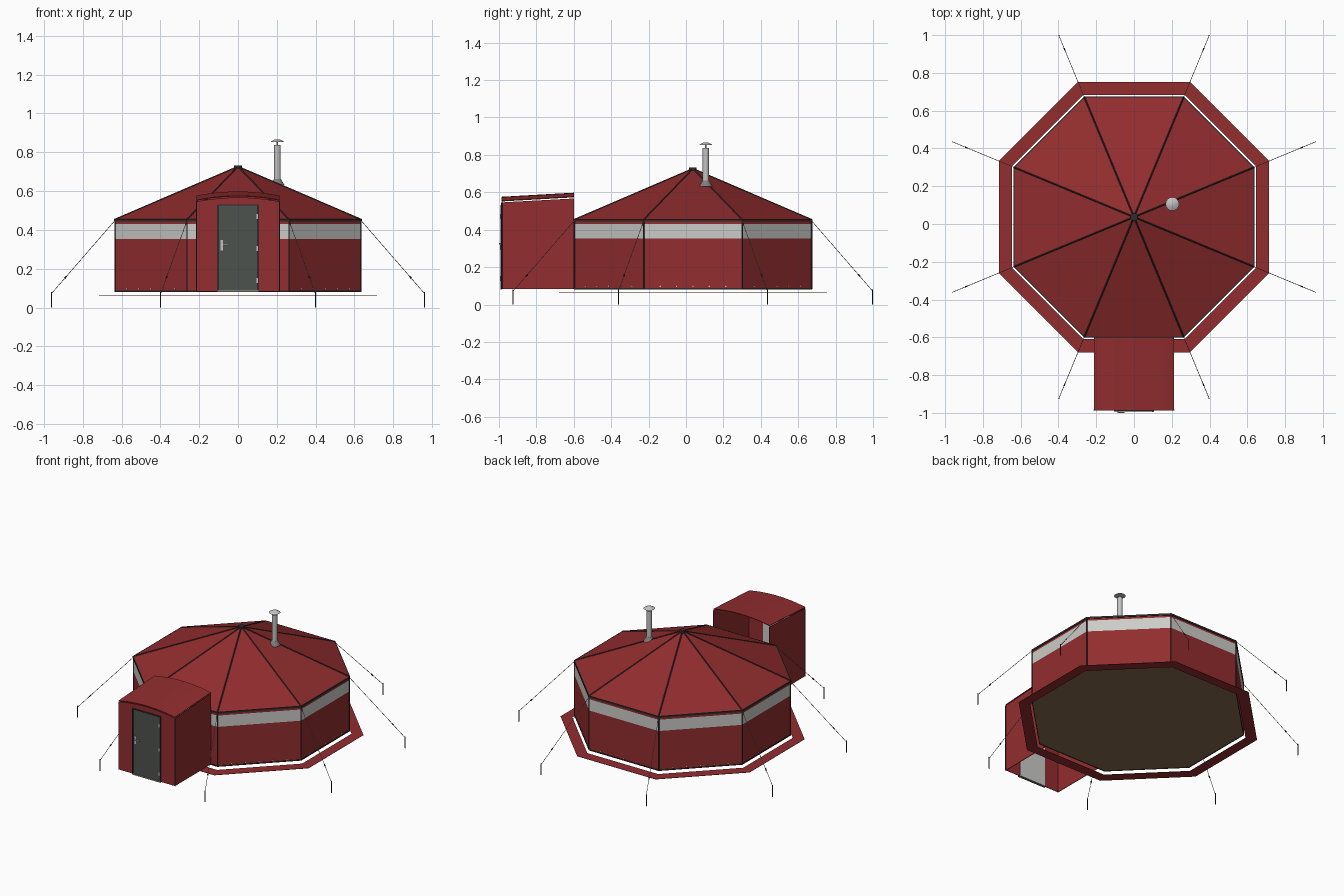
import bpy, bmesh, math
from mathutils import Vector

if "Cube" in bpy.data.objects:
    bpy.data.objects.remove(bpy.data.objects["Cube"])

CY = 0.037                      # centre of the octagon in y
K = 1 / math.cos(math.pi / 8)   # apothem -> corner radius


def mat(name, r, g, b):
    m = bpy.data.materials.new(name)
    m.diffuse_color = (r, g, b, 1)
    m.use_nodes = True
    m.node_tree.nodes["Principled BSDF"].inputs["Base Color"].default_value = m.diffuse_color
    return m


RED = mat("red canvas", 0.29, 0.026, 0.028)
WHITE = mat("light grey", 0.60, 0.60, 0.58)
DOOR = mat("door grey", 0.075, 0.085, 0.075)
DARK = mat("dark trim", 0.03, 0.025, 0.025)
BROWN = mat("brown floor", 0.25, 0.15, 0.08)
STEEL = mat("steel", 0.55, 0.55, 0.55)
FLASH = mat("flashing grey", 0.22, 0.21, 0.20)
ROPE = mat("rope", 0.22, 0.22, 0.19)


def mesh(name, verts, faces, *mats):
    me = bpy.data.meshes.new(name)
    me.from_pydata([tuple(v) for v in verts], [], faces)
    ob = bpy.data.objects.new(name, me)
    bpy.context.collection.objects.link(ob)
    for m in mats:
        me.materials.append(m)
    bm = bmesh.new()
    bm.from_mesh(me)
    bmesh.ops.recalc_face_normals(bm, faces=bm.faces)
    bm.to_mesh(me)
    bm.free()
    return ob


def corner(i, a, z):
    t = math.pi / 8 + i * math.pi / 4
    return Vector((a * K * math.cos(t), CY + a * K * math.sin(t), z))


def box(name, x0, x1, y0, y1, z0, z1, m):
    v = [(x, y, z) for x in (x0, x1) for y in (y0, y1) for z in (z0, z1)]
    f = [(0, 1, 3, 2), (4, 6, 7, 5), (0, 4, 5, 1), (2, 3, 7, 6), (0, 2, 6, 4), (1, 5, 7, 3)]
    return mesh(name, v, f, m)


def rod(name, p, q, r, m, n=6, r2=None):
    p, q = Vector(p), Vector(q)
    d = q - p
    bpy.ops.mesh.primitive_cone_add(vertices=n, radius1=r, radius2=r if r2 is None else r2,
                                    depth=d.length, location=(p + q) / 2)
    o = bpy.context.object
    o.name = name
    o.rotation_euler = d.to_track_quat('Z', 'Y').to_euler()
    o.data.materials.append(m)
    if n > 8:
        bpy.ops.object.shade_smooth_by_angle(angle=math.radians(40))
    return o


def ring(name, loops, m):
    """Closed octagonal band swept through (apothem, z) points."""
    n = len(loops)
    v = [corner(i, a, z) for a, z in loops for i in range(8)]
    f = [(j * 8 + i, j * 8 + (i + 1) % 8, (j + 1) % n * 8 + (i + 1) % 8, (j + 1) % n * 8 + i)
         for j in range(n) for i in range(8)]
    return mesh(name, v, f, m)


# octagonal wall with white band, brown floor
zs = [0.083, 0.353, 0.43, 0.449]
v = [corner(i, 0.634, z) for z in zs for i in range(8)]
f = [(j * 8 + i, j * 8 + (i + 1) % 8, j * 8 + 8 + (i + 1) % 8, j * 8 + 8 + i)
     for j in range(3) for i in range(8)] + [tuple(range(8))]
wall = mesh("tent_wall", v, f, RED, WHITE, BROWN)
for p in wall.data.polygons:
    if 0.353 < p.center.z < 0.43:
        p.material_index = 1
    elif p.center.z < 0.09:
        p.material_index = 2

# roof
apex = Vector((0, CY, 0.726))
mesh("tent_roof", [corner(i, 0.636, 0.453) for i in range(8)] + [apex],
     [(i, (i + 1) % 8, 8) for i in range(8)], RED)
rod("roof_cap", (0, CY, 0.715), (0, CY, 0.733), 0.02, DARK, 12)

# trims and ground flap
ring("eave_trim", [(0.632, 0.443), (0.638, 0.443), (0.638, 0.455), (0.632, 0.455)], DARK)
ring("base_trim", [(0.632, 0.081), (0.637, 0.081), (0.637, 0.088), (0.632, 0.088)], DARK)
ring("ground_flap", [(0.647, 0.063), (0.716, 0.062), (0.716, 0.064), (0.647, 0.065)], RED)

# per-corner seams, ropes and stakes; base eyelets per side
for i in range(8):
    c = corner(i, 0.636, 0.453)
    rod("roof_seam", c, apex, 0.004, DARK, 4)
    rod("corner_seam", corner(i, 0.634, 0.083), corner(i, 0.634, 0.45), 0.004, DARK, 6)
    top, foot = corner(i, 0.637, 0.445), corner(i, 0.961, 0.072)
    rod("guy_rope", top, foot, 0.0016, ROPE, 5)
    rod("rope_tensioner", top.lerp(foot, 0.76), top.lerp(foot, 0.79), 0.004, DARK, 6)
    rod("stake", (foot.x, foot.y, 0), (foot.x, foot.y, 0.08), 0.003, DARK, 6)
    a, b = corner(i, 0.634, 0.097), corner(i + 1, 0.634, 0.097)
    n = ((a + b) / 2 - Vector((0, CY, 0.097))).normalized()
    for k in range(1, 6):
        p = a.lerp(b, k / 6)
        if p.y > -0.59 or abs(p.x) > 0.22:
            rod("eyelet", p, p + n * 0.003, 0.004, STEEL, 6)

# stove pipe
X, Y = 0.203, 0.106
rod("pipe_flashing", (X, Y, 0.632), (X, Y, 0.662), 0.036, FLASH, 16, 0.018)
rod("stove_pipe", (X, Y, 0.64), (X, Y, 0.838), 0.017, STEEL, 16)
rod("pipe_cap_post", (X, Y, 0.83), (X, Y, 0.858), 0.004, STEEL, 6)
rod("pipe_cap", (X, Y, 0.853), (X, Y, 0.867), 0.036, STEEL, 16, 0.012)

# porch: side walls, arched front wall, arched sloping roof (open at back and bottom)
W, F, B = 0.213, -0.985, -0.598


def arch(x, z, rise=0.021):
    return z + rise * (1 - (x / W) ** 2)


for s in (-1, 1):
    x0, x1 = s * W, s * (W - 0.004)
    v = [(x, y, z) for x in (x0, x1)
         for y, z in ((F, 0.083), (B, 0.083), (B, 0.567), (F, 0.546))]
    mesh("porch_side", v, [(0, 1, 2, 3), (4, 5, 6, 7), (0, 1, 5, 4), (1, 2, 6, 5),
                           (2, 3, 7, 6), (3, 0, 4, 7)], RED)
    rod("porch_seam", (s * W, F, 0.083), (s * W, F, 0.546), 0.003, DARK)
xs = [W * (k / 6 - 1) for k in range(13)]
outline = [(-W, 0.083)] + [(x, arch(x, 0.546)) for x in xs] + [(W, 0.083)]
n = len(outline)
v = [(x, y, z) for y in (F, F + 0.004) for x, z in outline]
mesh("porch_front", v, [tuple(range(n)), tuple(range(n, 2 * n))] +
     [(i, (i + 1) % n, n + (i + 1) % n, n + i) for i in range(n)], RED)
v = [(x, y, arch(x, z) + h) for y, z in ((F - 0.002, 0.551), (B, 0.573))
     for h in (0, 0.004) for x in xs]
f = []
for i in range(12):
    f += [(i + 13 * a, i + 1 + 13 * a, i + 1 + 13 * b, i + 13 * b)
          for a, b in ((0, 1), (1, 3), (3, 2), (2, 0))]
f += [(0, 13, 39, 26), (12, 25, 51, 38)]
mesh("porch_roof", v, f, RED)

# door with frame, hinges, handle and pale inner lining
box("door_panel", -0.1, 0.1, F - 0.005, F + 0.001, 0.09, 0.525, DOOR)
for s in (-1, 1):
    box("door_frame_side", s * 0.103 - 0.004, s * 0.103 + 0.004, F - 0.007, F, 0.083, 0.532, DARK)
box("door_frame_top", -0.107, 0.107, F - 0.007, F, 0.525, 0.532, DARK)
box("door_sill", -0.107, 0.107, F - 0.008, F, 0.08, 0.09, FLASH)
box("door_lining", -0.1, 0.1, F + 0.004, F + 0.008, 0.083, 0.53, WHITE)
for z in (0.14, 0.305, 0.47):
    box("hinge", 0.095, 0.102, F - 0.010, F - 0.004, z - 0.013, z + 0.013, STEEL)
box("handle_plate", -0.09, -0.078, F - 0.008, F - 0.004, 0.295, 0.348, STEEL)
box("handle_lever", -0.088, -0.05, F - 0.015, F - 0.010, 0.321, 0.328, STEEL)
box("handle_neck", -0.088, -0.081, F - 0.012, F - 0.006, 0.321, 0.328, STEEL)
